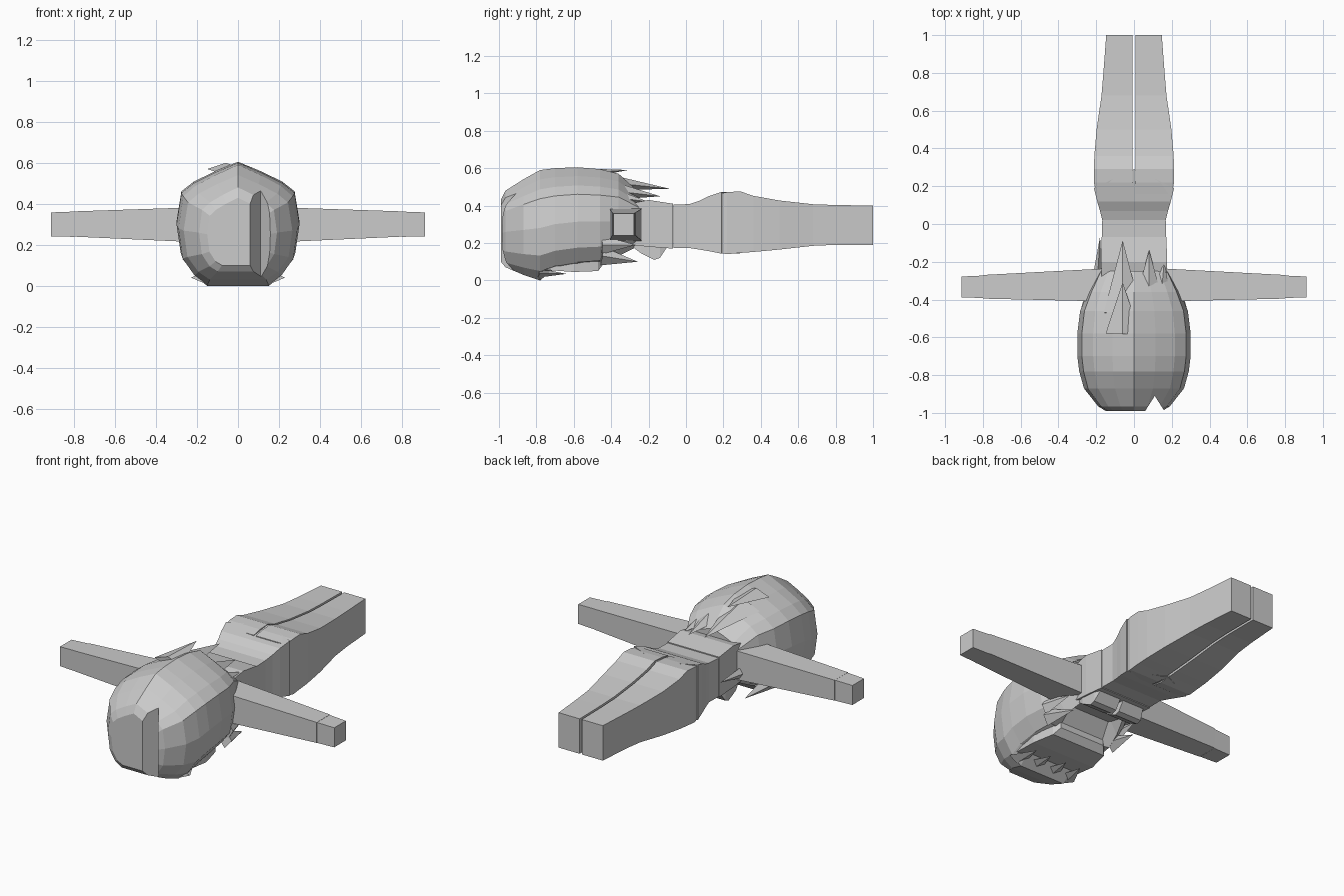
import bpy, bmesh
from mathutils import Vector

if "Cube" in bpy.data.objects:
    bpy.data.objects.remove(bpy.data.objects["Cube"])


def loft(name, rings):
    """Skin a list of equal-length point rings and cap both ends."""
    bm = bmesh.new()
    vs = [[bm.verts.new(p) for p in r] for r in rings]
    n = len(rings[0])
    for a, b in zip(vs, vs[1:]):
        for i in range(n):
            j = (i + 1) % n
            bm.faces.new((a[i], a[j], b[j], b[i]))
    bm.faces.new(vs[0])
    bm.faces.new(vs[-1][::-1])
    bmesh.ops.recalc_face_normals(bm, faces=bm.faces)
    me = bpy.data.meshes.new(name)
    bm.to_mesh(me)
    bm.free()
    ob = bpy.data.objects.new(name, me)
    bpy.context.collection.objects.link(ob)
    return ob


def rect_y(y, x0, x1, z0, z1):
    return [(x0, y, z0), (x1, y, z0), (x1, y, z1), (x0, y, z1)]


def rect_x(x, y0, y1, z0, z1):
    return [(x, y0, z0), (x, y1, z0), (x, y1, z1), (x, y0, z1)]


def mirror(ob):
    m = ob.modifiers.new("mirror", 'MIRROR')
    m.use_axis[0] = True


# hair shell: faceted section scaled along the head, hollowed under the chin
PROFILE = [(0, 1), (.38, .83), (.72, .65), (.92, .48), (1, -.05), (.93, -.55), (.73, -.83)]


def hair_ring(y, w, z0, z1, under):
    c, h = (z0 + z1) / 2, (z1 - z0) / 2
    half = [(u * w, y, c + v * h) for u, v in PROFILE] + [(.52 * w, y, under)]
    left = [(-x, yy, z) for x, yy, z in half[:0:-1]]
    return half + [(0, y, under)] + left


hair = loft("hair", [hair_ring(*r) for r in (
    (-.99, .15, .09, .43, .10),
    (-.965, .19, .06, .48, .07),
    (-.87, .265, .025, .54, .03),
    (-.78, .29, .0, .59, .0),
    (-.70, .30, .03, .60, .065),
    (-.58, .30, .05, .605, .07),
    (-.46, .285, .06, .595, .10),
    (-.36, .245, .09, .57, .22),
    (-.25, .19, .16, .47, .25))])

# parting groove in the front of the hair
cutter = loft("parting_cutter", [
    [(.04, -1.02, z), (.18, -1.02, z), (.11, -.91, z)] for z in (.02, .5)])
cutter.hide_render = True
cutter.hide_set(True)
cut = hair.modifiers.new("parting", 'BOOLEAN')
cut.operation = 'DIFFERENCE'
cut.object = cutter


# hair tufts: flat four-sided spikes
def tuft(name, base, tip, width, thick):
    base, tip = Vector(base), Vector(tip)
    d = (tip - base).normalized()
    side = d.cross(Vector((0, 0, 1))).normalized()
    up = side.cross(d)
    s, u = side * width, up * thick
    loft(name, [[base + s, base + u, base - s, base - u],
                [tip + (p * .01) for p in (s, u, -s, -u)]])


for i, t in enumerate([
        ((-.06, -.47, .53), (-.06, -.09, .49), .10, .05),
        ((.08, -.40, .48), (.08, -.14, .45), .07, .05),
        ((.14, -.42, .45), (.16, -.20, .42), .06, .05),
        ((-.06, -.58, .57), (-.06, -.31, .59), .09, .03),
        ((-.15, -.42, .44), (-.16, -.21, .38), .07, .05),
        ((-.20, -.40, .25), (-.18, -.07, .26), .04, .06),
        ((.23, -.45, .13), (.21, -.26, .10), .04, .05),
        ((-.23, -.45, .13), (-.21, -.26, .10), .04, .05),
        ((.25, -.45, .19), (.23, -.27, .19), .03, .05),
        ((-.25, -.45, .19), (-.23, -.27, .19), .03, .05)]):
    tuft(f"hair_tuft_{i + 1}", *t)

# fringe tufts over the face
for x in (-.17, -.06, .06, .17):
    tuft("fringe_tuft", (x, -.79, .04), (x * .9, -.64, .035), .06, .025)

# face and neck
loft("face", [rect_y(-.80, -.2, .2, .06, .4), rect_y(-.60, -.21, .21, .045, .4),
              rect_y(-.47, -.18, .18, .05, .4), rect_y(-.44, -.15, .15, .09, .4)])
loft("neck", [rect_y(-.46, -.08, .08, .22, .38), rect_y(-.38, -.08, .08, .22, .38)])

# torso with chest
loft("torso", [rect_y(*r) for r in (
    (-.42, -.16, .16, .21, .39), (-.30, -.17, .17, .19, .41),
    (-.20, -.175, .175, .18, .43), (-.07, -.172, .172, .17, .41))])
chest = loft("chest", [rect_y(*r) for r in (
    (-.30, .01, .15, .19, .3), (-.24, .01, .165, .145, .3),
    (-.17, .01, .165, .11, .3), (-.14, .01, .165, .12, .3), (-.10, .01, .15, .18, .3))])
mirror(chest)


# hips ending in a V over the legs
def hip_ring(y, w, z0, z1, v=0):
    return [(-w, y, z0), (0, y + v, z0), (w, y, z0), (w, y, z1), (0, y + v, z1), (-w, y, z1)]


loft("hips", [hip_ring(*r) for r in (
    (-.068, .17, .173, .405), (.02, .168, .173, .408), (.07, .18, .165, .425),
    (.12, .195, .157, .45), (.19, .212, .143, .473, .10))])

# legs
leg = loft("leg", [rect_y(y, .007, w, z0, z1) for y, w, z0, z1 in (
    (.16, .20, .15, .46), (.22, .212, .14, .472), (.29, .212, .147, .476),
    (.36, .21, .152, .452), (.50, .198, .165, .427), (.68, .172, .185, .407),
    (.80, .162, .19, .403), (1.0, .147, .19, .40))])
mirror(leg)

# arms and hands
arm = loft("arm", [rect_x(.14, -.41, -.235, .21, .385), rect_x(.80, -.395, -.27, .24, .363)])
mirror(arm)
hand = loft("hand", [rect_x(.80, -.392, -.273, .239, .362), rect_x(.912, -.388, -.278, .241, .358)])
mirror(hand)
